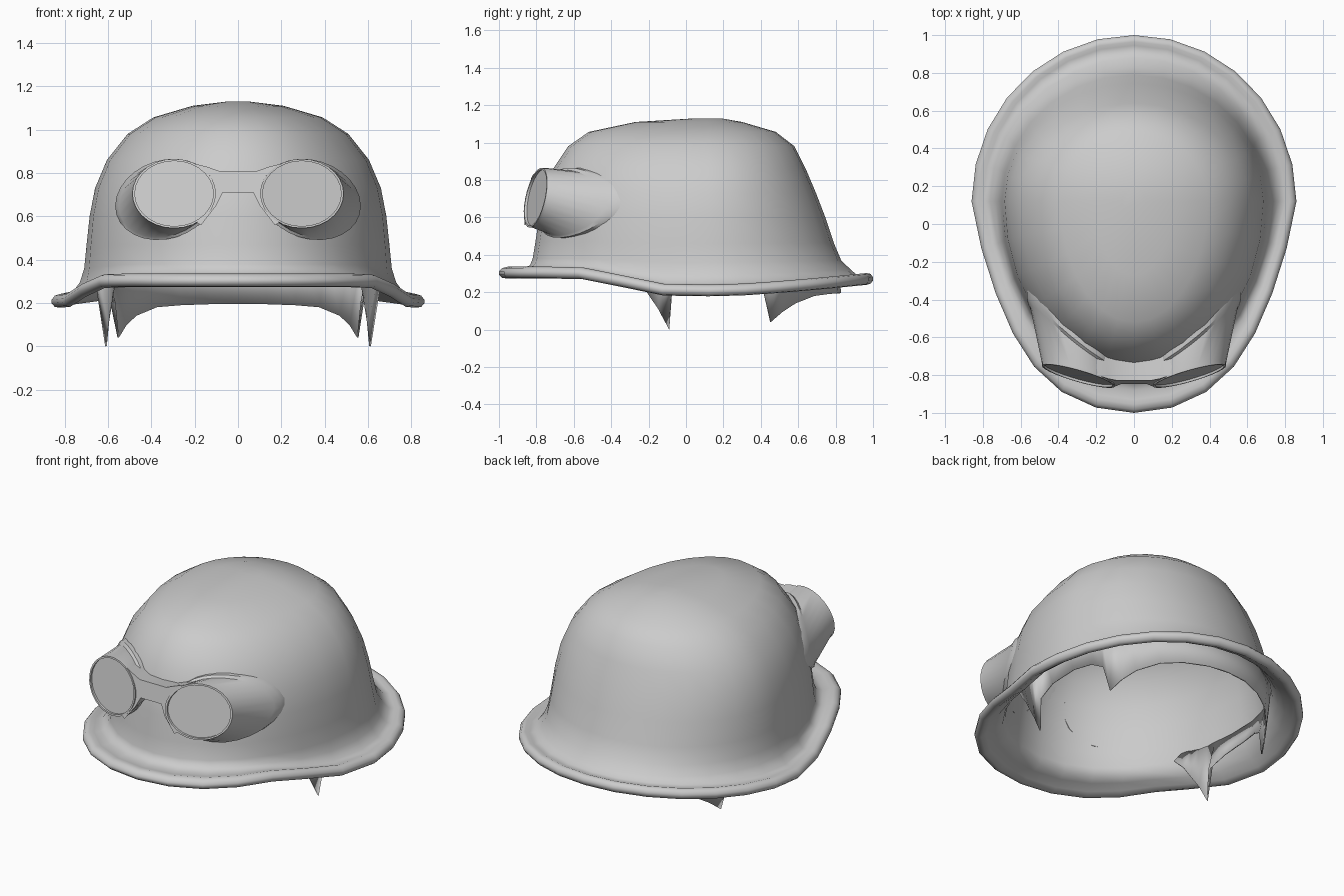
import bpy, bmesh, math

if "Cube" in bpy.data.objects:
    bpy.data.objects.remove(bpy.data.objects["Cube"])

CY = 0.12   # y of the widest point of the helmet


def make_object(name, verts, faces, angle=40):
    bm = bmesh.new()
    vs = [bm.verts.new(v) for v in verts]
    for f in faces:
        bm.faces.new([vs[i] for i in f])
    bmesh.ops.recalc_face_normals(bm, faces=bm.faces)
    me = bpy.data.meshes.new(name)
    bm.to_mesh(me)
    bm.free()
    ob = bpy.data.objects.new(name, me)
    bpy.context.collection.objects.link(ob)
    bpy.ops.object.select_all(action='DESELECT')
    ob.select_set(True)
    bpy.context.view_layer.objects.active = ob
    bpy.ops.object.shade_smooth_by_angle(angle=math.radians(angle))
    return ob


def bridge(loops, closed=True):
    """Verts and quads joining a list of equally long loops."""
    n = len(loops[0])
    verts = [v for lp in loops for v in lp]
    faces = [(k*n+i, k*n+(i+1) % n, (k+1)*n+(i+1) % n, (k+1)*n+i)
             for k in range(len(loops)-1) for i in range(n if closed else n-1)]
    return verts, faces


def clamp(t):
    return max(0.0, min(1.0, t))


def egg(a, w, yf, yb):
    """Point of an egg outline; a = 0 is the front, pi the back."""
    c = math.cos(a)
    return w*math.sin(a), CY - c*((CY-yf) if c > 0 else (yb-CY))


def brim_lift(y):
    t = clamp((-y-0.05)/0.57)
    return 0.095*t*t*(3-2*t) + 0.065*clamp((y-0.2)/0.8)**1.3


# Shell levels: half width, front y, back y, side z, share of the brim wave
OUTER = [(.06, .04, .19, 1.129, 0), (.21, -.27, .30, 1.11, 0), (.39, -.52, .48, 1.057, 0),
         (.51, -.63, .58, .98, 0), (.605, -.71, .64, .86, 0), (.66, -.76, .695, .73, 0),
         (.685, -.785, .745, .6, 0), (.70, -.805, .79, .46, .1), (.71, -.82, .83, .36, .2)]
BRIM = [(.73, -.835, .88, .295, .5), (.765, -.88, .91, .248, .85), (.80, -.93, .945, .235, 1),
        (.823, -.955, .965, .241, 1), (.846, -.983, .987, .234, 1), (.86, -1, 1, .215, 1),
        (.86, -1, 1, .198, 1), (.846, -.983, .987, .182, 1), (.825, -.957, .967, .178, 1),
        (.80, -.93, .945, .195, 1)]
# The inner skin follows the outer one closely
INNER = [(.755, -.87, .90, .23, .85), (.715, -.82, .865, .285, .5)] + [
    (w-.015, yf+.015, yb-.015, z-(.018 if z > .9 else .005), k) for w, yf, yb, z, k in OUTER[::-1]]


def shell_ring(level, n=28):
    w, yf, yb, z, wave = level
    ring = []
    for i in range(n):
        a = 2*math.pi*i/n
        x, y = egg(a, w, yf, yb)
        e = math.asin(max(-1, min(1, math.cos(a))))
        if e > 0:
            x *= 1 - 0.055*wave*math.sin(3.2*e)   # pinched temples
        ring.append((x, y, z + wave*brim_lift(y)))
    return ring


verts, faces = bridge([shell_ring(l) for l in OUTER + BRIM + INNER])
faces += [list(range(28)), list(range(len(verts)-28, len(verts)))]
make_object("helmet_shell", verts, faces, 65)


def dome_y(x, z):
    """Front surface of the dome at x, z."""
    for hi, lo in zip(OUTER, OUTER[1:]):
        if lo[3] <= z <= hi[3]:
            t = (hi[3]-z)/(hi[3]-lo[3])
            w, yf = (hi[k]+(lo[k]-hi[k])*t for k in (0, 1))
            return CY - (CY-yf)*math.sqrt(max(0, 1-(x/w)**2))
    return -0.8


# Inner liner flaps round the ears and neck: angle from the front, lower edge z
EDGE = [(62, .33), (66, .27), (69, .2), (73, .11), (76.8, 0), (77.8, .2), (85, .24),
        (98, .25), (108, .24), (114.5, .2), (118, .04), (124, .095), (131, .14),
        (143, .18), (155, .19), (168, .195), (180, .195)]
edge = EDGE + [(360-a, z) for a, z in EDGE[-2::-1]]
low = [(*egg(math.radians(a), .63, -.80, .83), z) for a, z in edge]
high = [(*egg(math.radians(a), .693, -.80, .805), .40) for a, z in edge]
liner = make_object("inner_liner", *bridge([low, high], closed=False))
sol = liner.modifiers.new("thickness", 'SOLIDIFY')
sol.thickness = 0.008


# Goggles
def lens_plane(x, z):
    return -.80 + .28*(x-.295) + .2*(z-.705)


def front_loop(side, s, push, n=28):
    pts = []
    for i in range(n):
        t = 2*math.pi*i/n
        x, z = .295 + .193*s*math.cos(t), .705 + .16*s*math.sin(t)
        pts.append((side*x, lens_plane(x, z)+push, z))
    return pts


def rear_loop(side, s, push, n=28):
    pts = []
    for i in range(n):
        t = 2*math.pi*i/n
        x = .335 + .232*s*math.cos(t)
        z = .678 + .185*s*math.sin(t) - .03*math.cos(t)
        pts.append((side*x, dome_y(x, z)+push, z))
    return pts


for side, label in ((-1, "left"), (1, "right")):
    # cup with a flange on the dome and a raised lip round the lens
    loops = [rear_loop(side, 1, .02), rear_loop(side, 1, -.025), rear_loop(side, .93, -.035),
             front_loop(side, 1, .012), front_loop(side, 1, -.005),
             front_loop(side, .94, -.005), front_loop(side, .94, .012)]
    make_object("goggle_cup_" + label, *bridge(loops), 35)
    make_object("goggle_lens_" + label, front_loop(side, .945, .008), [list(range(28))])

# Nose bridge joining both cups
half = [(.09, .81), (.14, .828), (.2, .843), (.13, .787), (.105, .705), (.13, .623),
        (.19, .57), (.17, .56), (.1, .65), (.07, .71)]
outline = half + [(-x, z) for x, z in reversed(half)]
front = [(x, lens_plane(max(abs(x), .12), z), z) for x, z in outline]
back = []
for x, z in outline:
    zb = .7 + (z-.7)*.88      # tapers so the ends sink into the cups
    back.append((x*1.05, dome_y(x, zb)+.01, zb))
verts, faces = bridge([front, back])
n = len(outline)
faces += [list(range(n)), list(range(2*n-1, n-1, -1))]
make_object("goggle_bridge", verts, faces, 30)
